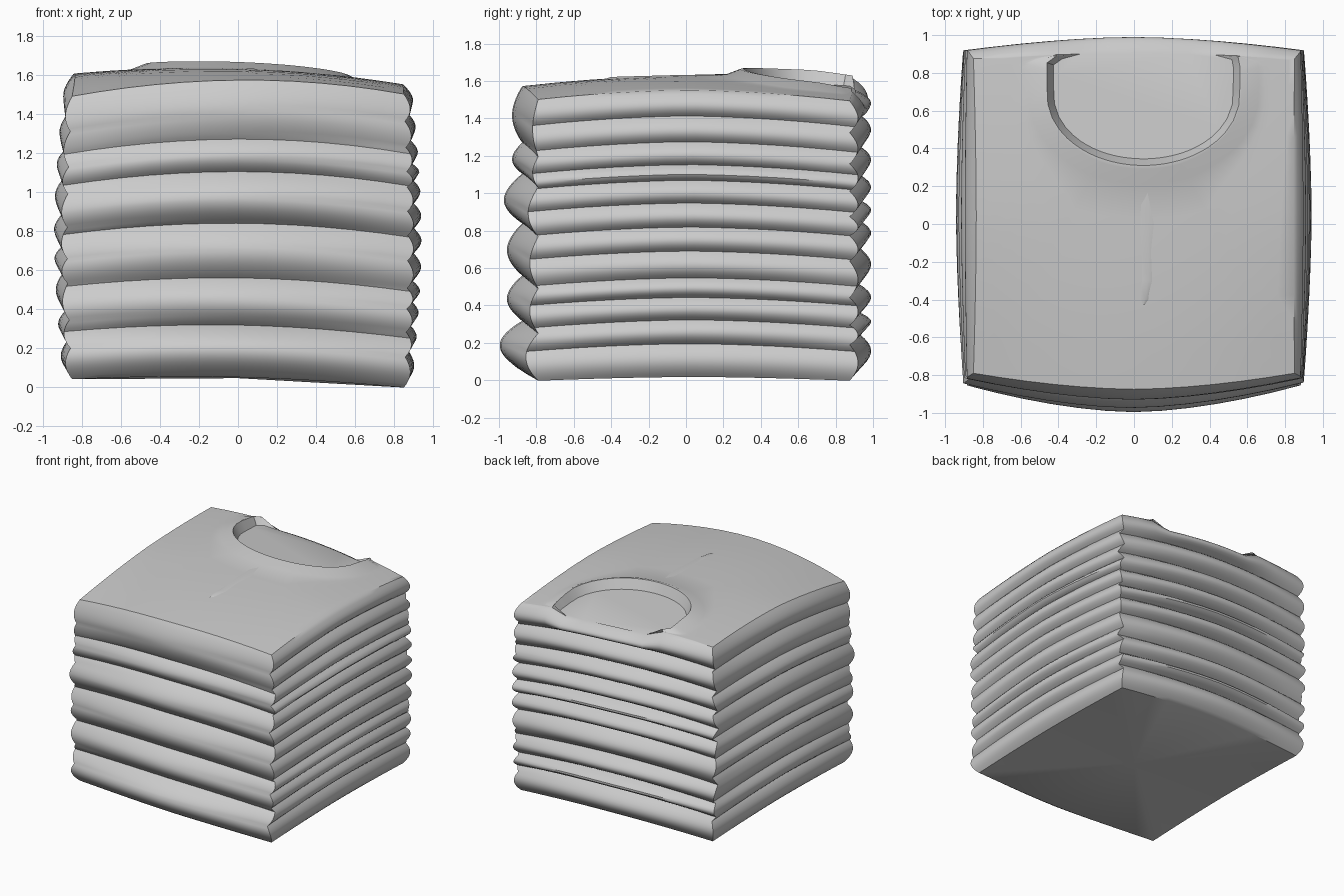
import bpy, bmesh, math
from mathutils import Vector

if "Cube" in bpy.data.objects:
    bpy.data.objects.remove(bpy.data.objects["Cube"])

# Cloth colour
cloth = bpy.data.materials.new("grey_cloth")
cloth.use_nodes = True
GREY = (0.6, 0.6, 0.6, 1)
cloth.diffuse_color = GREY
cloth.node_tree.nodes["Principled BSDF"].inputs["Base Color"].default_value = GREY

N = 12  # columns per side
# Fold grooves on each side, as fractions of the height
FRONT = [0, .17, .33, .515, .69, .80, 1]
BACK = [0, .13, .20, .30, .43, .52, .59, .68, .78, .89, 1]
LEFT = [0, .105, .19, .27, .34, .435, .52, .605, .685, .74, .82, .91, 1]
RIGHT = [0, .11, .21, .34, .43, .54, .66, .755, .88, 1]
FRONT_FULLNESS = [1.1, .75, .75, .9, .5, .5]


def roll(grooves, h, fullness=None):
    """Rounded bulge between neighbouring grooves, zero in the grooves."""
    for i, (a, b) in enumerate(zip(grooves, grooves[1:])):
        if a <= h <= b:
            bulge = max(0, math.sin(math.pi * (h - a) / (b - a))) ** 0.9
            return bulge * (fullness[i] if fullness else 1)
    return 0


def top_z(x, y):
    z = 1.63 + .017 * y - .056 * y * y - .08 * x * x - .025 * x - .04 * x * y
    return z + .05 * x * x * min(y, 0)


def bottom_z(x, y):
    return .04 - .025 * x - .03 * x * x


def outline(h):
    """Closed ring of (x, y, lift): back, right (-x), front, left (+x)."""
    f = roll(FRONT, h, FRONT_FULLNESS)
    b, l, r = (roll(g, h) for g in (BACK, LEFT, RIGHT))
    barrel = math.sin(math.pi * h)
    xl, xr = .85 + .02 * barrel + .03 * l, -.85 - .025 * barrel - .03 * r
    yf, yb = -.79 - .06 * f, .875 + .045 * b
    arch = .04 * (1 - h) * min(1, .5 + 5 * h)
    pts = []
    for side in range(4):
        for k in range(N):
            u = k / N
            bow = 1 - abs(2 * u - 1) ** 1.7
            if side == 0:    # back, running toward -x
                p = (xl + (xr - xl) * u, yb + bow * (.03 + .04 * b), bow * arch / 2)
            elif side == 1:  # right, running toward the front
                p = (xr - bow * (.02 * r + .025 * barrel - .015 * h),
                     yb + (yf - yb) * u, bow * arch)
            elif side == 2:  # front, running toward +x
                p = (xr + (xl - xr) * u, yf - bow * (.085 + .05 * f), bow * arch / 2)
            else:            # left, running toward the back
                p = (xl + bow * (.015 * l + .028 * barrel - .005 * h),
                     yf + (yb - yf) * u, bow * arch)
            pts.append(p)
    return pts


GAP_A, GAP_B = 2, 9  # back columns at the two ends of the neckline
DROP = .055


def finish(bm, name):
    bmesh.ops.recalc_face_normals(bm, faces=bm.faces)
    mesh = bpy.data.meshes.new(name)
    bm.to_mesh(mesh)
    bm.free()
    mesh.materials.append(cloth)
    obj = bpy.data.objects.new(name, mesh)
    bpy.context.collection.objects.link(obj)
    bpy.ops.object.select_all(action="DESELECT")
    obj.select_set(True)
    bpy.context.view_layer.objects.active = obj
    bpy.ops.object.shade_smooth_by_angle(angle=math.radians(38))


# Levels: every groove, with extra steps between them for roundness
marks = sorted(set(FRONT + BACK + LEFT + RIGHT))
levels = [0]
for a, b in zip(marks, marks[1:]):
    steps = max(1, math.ceil((b - a) / .012))
    levels += [a + (b - a) * (i + 1) / steps for i in range(steps)]

# Rolled sides of the stack
bm = bmesh.new()
rings = []
for h in levels:
    ring = []
    for i, (x, y, lift) in enumerate(outline(h)):
        z = bottom_z(x, y) * (1 - h) + top_z(x, y) * h + lift
        if GAP_A < i < GAP_B:
            z -= DROP * max(0, (h - .89) / .11)
        ring.append(bm.verts.new((x, y, z)))
    rings.append(ring)
for lo, hi in zip(rings, rings[1:]):
    for i in range(4 * N):
        j = (i + 1) % (4 * N)
        bm.faces.new((lo[i], lo[j], hi[j], hi[i]))

# Underside
centre = bm.verts.new((0, 0, .045))
for i in range(4 * N):
    bm.faces.new((rings[0][(i + 1) % (4 * N)], rings[0][i], centre))

# Top panel, fanning out from the neckline to the edge
edge = rings[-1]
order = list(range(GAP_B, 4 * N)) + list(range(GAP_A + 1))
neck = Vector((.05, .68))
RX, RY = .51, .37


def neck_scale(d):
    if d.y > 0:
        return min(.97, RX / max(abs(d.x), .01))
    return 1 / math.hypot(d.x / RX, d.y / RY)


columns = []
for i in order:
    border = edge[i]
    d = border.co.xy - neck
    s = neck_scale(d)
    rim = .035 * (1 - 2.5 * max(0, (neck + d * s).y - .68))
    collar = s + min(.1 / d.length, (1 - s) * .5)
    spots = [(s - .035 / d.length, -.04), (s, rim),
             (s + min(.012, (1 - s) * .2), rim), (collar, rim * .1)]
    spots += [(collar + (1 - collar) * t / 6, 0) for t in range(1, 6)]
    col = []
    for t, lift in spots:
        p = neck + d * t
        col.append(bm.verts.new((p.x, p.y, top_z(p.x, p.y) + lift)))
    columns.append(col + [border])
for a, b in zip(columns, columns[1:]):
    for k in range(len(a) - 1):
        bm.faces.new((a[k], a[k + 1], b[k + 1], b[k]))

# Sunken neck floor and the two collar ends
back_edge = [edge[i] for i in range(GAP_A + 1, GAP_B)]
bm.faces.new([c[0] for c in columns] + back_edge)
bm.faces.new(columns[-1] + [back_edge[0]])
bm.faces.new(columns[0] + [back_edge[-1]])
finish(bm, "folded_shirt_stack")

# Front placket: a low tapering crease below the collar
bm = bmesh.new()
rows = []
for y, left, right, lift in ((.25, -.02, .13, .002), (0, .01, .12, .005),
                             (-.3, .03, .105, .006), (-.40, .03, .08, .008),
                             (-.43, .04, .06, 0)):
    row = []
    for x, dz in ((left, -.003), (left * .4 + right * .6, lift), (right, -.003)):
        row.append(bm.verts.new((x, y, top_z(x, y) + dz)))
    rows.append(row)
for a, b in zip(rows, rows[1:]):
    for k in range(2):
        bm.faces.new((a[k], b[k], b[k + 1], a[k + 1]))
finish(bm, "placket_crease")
